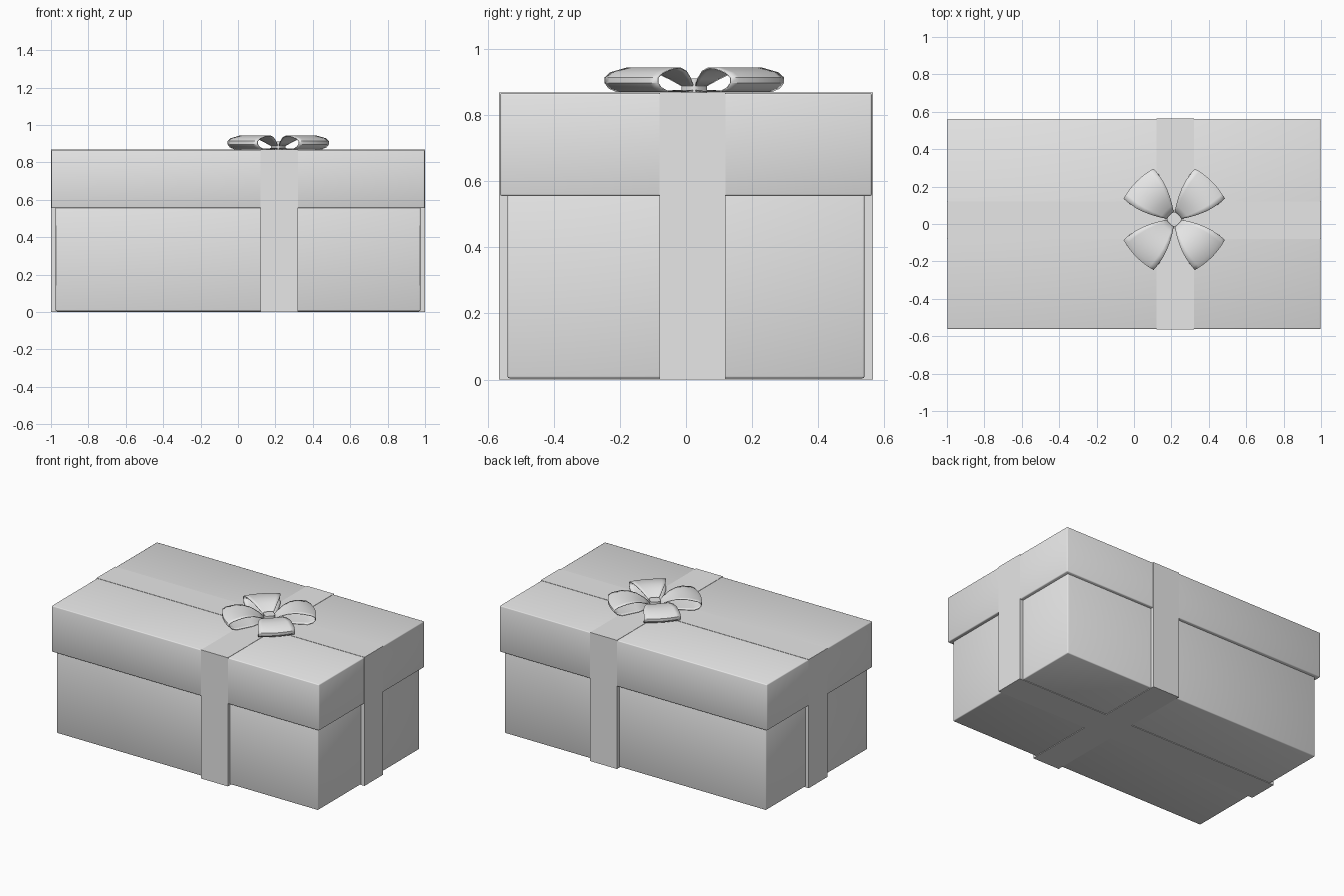
import bpy, bmesh, math
from mathutils import Matrix, Vector

if "Cube" in bpy.data.objects:
    bpy.data.objects.remove(bpy.data.objects["Cube"])

# One plain grey for the whole model
grey = bpy.data.materials.new("light_grey")
grey.use_nodes = True
grey.diffuse_color = (0.8, 0.8, 0.8, 1)
grey.node_tree.nodes["Principled BSDF"].inputs["Base Color"].default_value = grey.diffuse_color


def add_object(name, bm, angle=30):
    mesh = bpy.data.meshes.new(name)
    bmesh.ops.recalc_face_normals(bm, faces=bm.faces)
    bm.to_mesh(mesh)
    bm.free()
    mesh.materials.append(grey)
    obj = bpy.data.objects.new(name, mesh)
    bpy.context.collection.objects.link(obj)
    bpy.ops.object.select_all(action="DESELECT")
    obj.select_set(True)
    bpy.context.view_layer.objects.active = obj
    bpy.ops.object.shade_smooth_by_angle(angle=math.radians(angle))
    return obj


def add_box(name, low, high, bevel=0.0):
    low, high = Vector(low), Vector(high)
    bm = bmesh.new()
    bmesh.ops.create_cube(bm, size=1)
    bmesh.ops.scale(bm, vec=high - low, verts=bm.verts)
    bmesh.ops.translate(bm, vec=(low + high) / 2, verts=bm.verts)
    if bevel:
        bmesh.ops.bevel(bm, geom=bm.edges[:], offset=bevel, segments=2,
                        profile=0.5, affect="EDGES")
    return add_object(name, bm, 50)


# Box and overhanging lid
add_box("box_body", (-0.975, -0.54, 0.004), (0.975, 0.54, 0.6), 0.006)
add_box("box_lid", (-0.998, -0.562, 0.555), (0.998, 0.562, 0.866), 0.006)

# Two crossing bands that hang straight from the lid to the ground
add_box("ribbon_across_depth", (0.12, -0.565, 0), (0.32, 0.565, 0.868))
add_box("ribbon_across_width", (-1, -0.08, 0), (1, 0.12, 0.868))

# Bow: four flared loops, each a closed profile swept across its width
centre = Matrix.Translation((0.215, 0.025, 0))
loop_profile = [(0.02, 0.874), (0.12, 0.871), (0.235, 0.871), (0.268, 0.882),
                (0.284, 0.897), (0.284, 0.913), (0.262, 0.927), (0.2, 0.941),
                (0.155, 0.941), (0.11, 0.932), (0.065, 0.91), (0.02, 0.882)]
STEPS = 8


def add_bow_loop(name, angle):
    bm = bmesh.new()
    rows = []
    for reach, z in loop_profile:
        flare = reach / 0.284
        half = 0.113 * math.sin(flare * math.pi / 2) ** 0.85
        row = []
        for i in range(STEPS + 1):
            t = 2 * i / STEPS - 1
            row.append(bm.verts.new((reach - 0.016 * flare * t * t, half * t, z)))
        rows.append(row)
    for a, b in zip(rows, rows[1:]):
        for i in range(STEPS):
            bm.faces.new((a[i], a[i + 1], b[i + 1], b[i]))
    turn = centre @ Matrix.Rotation(math.radians(angle), 4, "Z")
    bmesh.ops.transform(bm, matrix=turn, verts=bm.verts)
    obj = add_object(name, bm, 40)
    thick = obj.modifiers.new("thickness", "SOLIDIFY")
    thick.thickness = 0.004
    thick.offset = 0


for side, angle in (("back_left", 45), ("back_right", 135),
                    ("front_right", 225), ("front_left", 315)):
    add_bow_loop("bow_loop_" + side, angle)

# Knot: a small diamond block with rounded corners
bm = bmesh.new()
bmesh.ops.create_cube(bm, size=1)
bmesh.ops.scale(bm, vec=(0.066, 0.066, 0.045), verts=bm.verts)
uprights = [e for e in bm.edges if abs(e.verts[0].co.z - e.verts[1].co.z) > 0.01]
bmesh.ops.bevel(bm, geom=uprights, offset=0.018, segments=3, profile=0.5, affect="EDGES")
turn = centre @ Matrix.Translation((0, 0, 0.888)) @ Matrix.Rotation(math.pi / 4, 4, "Z")
bmesh.ops.transform(bm, matrix=turn, verts=bm.verts)
add_object("bow_knot", bm, 40)
